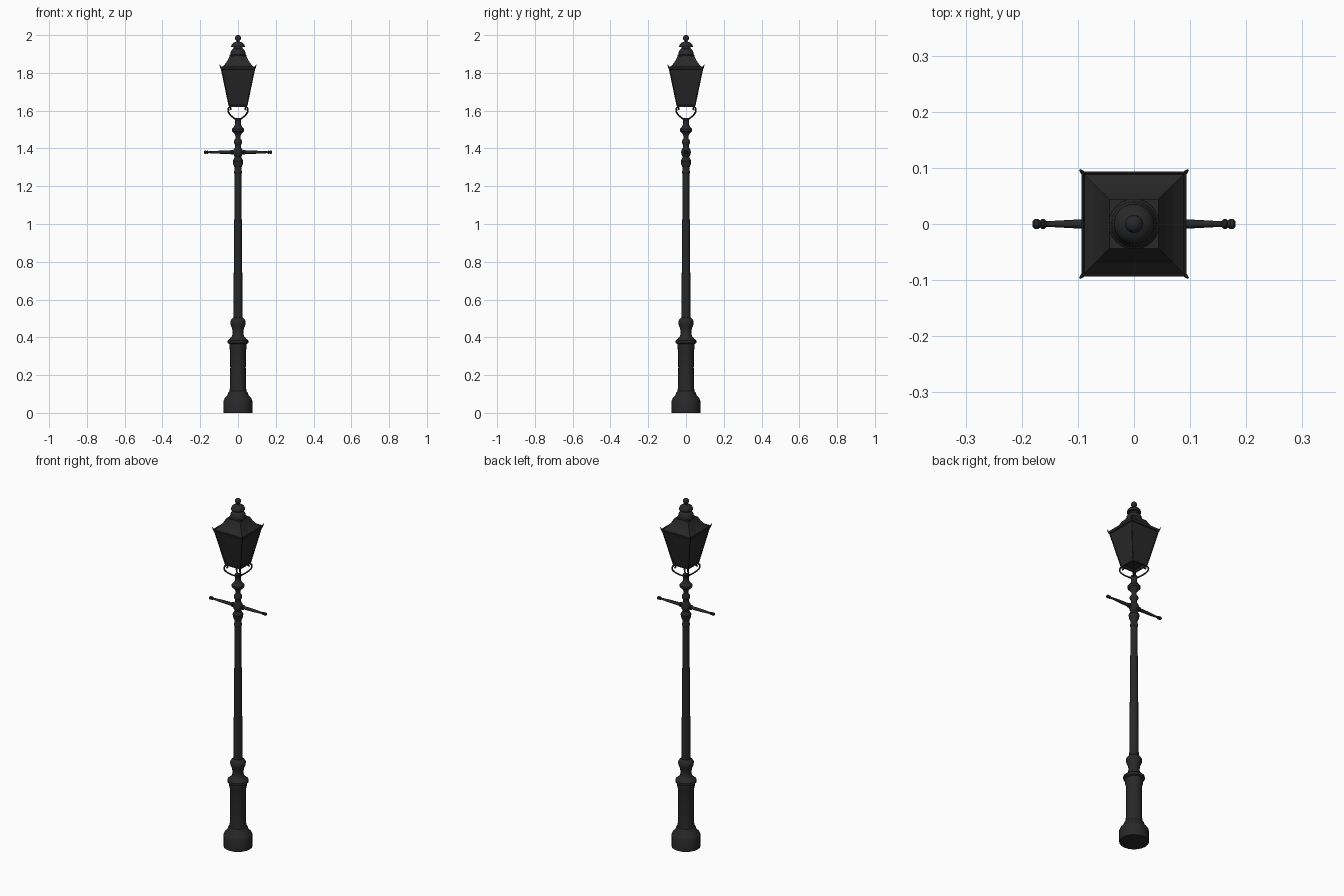
import bpy, bmesh, math
from mathutils import Vector, Matrix

cube = bpy.data.objects.get("Cube")
if cube:
    bpy.data.objects.remove(cube, do_unlink=True)


def make_material(name, colour):
    mat = bpy.data.materials.new(name)
    mat.use_nodes = True
    mat.diffuse_color = colour
    bsdf = mat.node_tree.nodes["Principled BSDF"]
    bsdf.inputs["Base Color"].default_value = colour
    bsdf.inputs["Roughness"].default_value = 0.6
    return mat


iron = make_material("black iron", (0.021, 0.021, 0.021, 1))


def finish(name, bm, smooth=True):
    """Turn a bmesh into a named iron object."""
    bmesh.ops.remove_doubles(bm, verts=bm.verts, dist=0.00005)
    bmesh.ops.recalc_face_normals(bm, faces=bm.faces)
    mesh = bpy.data.meshes.new(name)
    bm.to_mesh(mesh)
    bm.free()
    mesh.materials.append(iron)
    obj = bpy.data.objects.new(name, mesh)
    bpy.context.collection.objects.link(obj)
    if smooth:
        bpy.ops.object.select_all(action="DESELECT")
        obj.select_set(True)
        bpy.context.view_layer.objects.active = obj
        bpy.ops.object.shade_smooth_by_angle(angle=math.radians(35))
    return obj


def lathe(name, profile, sides=20, matrix=Matrix()):
    """Revolve (radius, height) points about z, then place with a matrix."""
    bm = bmesh.new()
    points = [(0, profile[0][1])] + profile + [(0, profile[-1][1])]
    verts = [bm.verts.new((r, 0, z)) for r, z in points]
    edges = [bm.edges.new(pair) for pair in zip(verts, verts[1:])]
    bmesh.ops.spin(bm, geom=verts + edges, cent=(0, 0, 0), axis=(0, 0, 1),
                   angle=math.tau, steps=sides, use_merge=False)
    bmesh.ops.remove_doubles(bm, verts=bm.verts, dist=0.00005)
    bmesh.ops.dissolve_degenerate(bm, edges=bm.edges, dist=0.00001)
    bm.transform(matrix)
    return finish(name, bm)


def square_loft(name, profile):
    """Stack square rings given as (half width, height), capped at both ends."""
    bm = bmesh.new()
    rings = [[bm.verts.new((h * x, h * y, z)) for x, y in
              ((-1, -1), (1, -1), (1, 1), (-1, 1))] for h, z in profile]
    for low, high in zip(rings, rings[1:]):
        for i in range(4):
            j = (i + 1) % 4
            bm.faces.new((low[i], low[j], high[j], high[i]))
    bm.faces.new(rings[0])
    bm.faces.new(rings[-1])
    return finish(name, bm, False)


def tube(name, points, radius, tip=1.0):
    """Round bar swept along a smooth path."""
    curve = bpy.data.curves.new(name, "CURVE")
    curve.dimensions = "3D"
    curve.bevel_depth = radius
    curve.bevel_resolution = 2
    curve.resolution_u = 5
    curve.use_fill_caps = True
    spline = curve.splines.new("BEZIER")
    spline.bezier_points.add(len(points) - 1)
    for i, (bp, co) in enumerate(zip(spline.bezier_points, points)):
        bp.co = co
        bp.handle_left_type = bp.handle_right_type = "AUTO"
        bp.radius = 1 + (tip - 1) * i / (len(points) - 1)
    curve.materials.append(iron)
    obj = bpy.data.objects.new(name, curve)
    bpy.context.collection.objects.link(obj)
    return obj


# Pedestal with plinth, waisted drum and moulded neck
lathe("pedestal", [
    (0.076, 0), (0.076, 0.065), (0.07, 0.078), (0.058, 0.09), (0.052, 0.108),
    (0.045, 0.115), (0.042, 0.14), (0.041, 0.24), (0.042, 0.33),
    (0.046, 0.345), (0.046, 0.365), (0.055, 0.37), (0.055, 0.383),
    (0.044, 0.392), (0.032, 0.405), (0.028, 0.425), (0.032, 0.45),
    (0.04, 0.468), (0.041, 0.485), (0.034, 0.497), (0.024, 0.505)])

# Tapering column
lathe("column", [(0.0245, 0.5), (0.0235, 0.64), (0.021, 0.9), (0.0175, 1.28)], 16)

# Turned mouldings above the column
lathe("upper_mouldings", [
    (0.018, 1.265), (0.021, 1.27), (0.021, 1.278), (0.018, 1.284),
    (0.019, 1.3), (0.026, 1.318), (0.028, 1.334), (0.022, 1.345),
    (0.017, 1.355), (0.024, 1.368), (0.026, 1.38), (0.024, 1.392),
    (0.016, 1.405), (0.016, 1.42), (0.022, 1.43), (0.022, 1.44),
    (0.014, 1.452), (0.014, 1.468), (0.021, 1.48), (0.033, 1.492),
    (0.033, 1.504), (0.022, 1.515), (0.016, 1.528), (0.016, 1.548),
    (0.018, 1.552), (0.018, 1.562)])

# Ladder rest: one turned arm on each side
for side, name in ((1, "left"), (-1, "right")):
    place = (Matrix.Translation((0, 0, 1.38))
             @ Matrix.Rotation(side * math.pi / 2, 4, "Y"))
    lathe(name + "_ladder_arm", [
        (0.009, 0), (0.009, 0.026), (0.013, 0.03), (0.013, 0.036),
        (0.009, 0.04), (0.008, 0.1), (0.005, 0.156), (0.009, 0.16),
        (0.009, 0.164), (0.006, 0.167), (0.009, 0.171), (0.009, 0.177),
        (0.005, 0.181)], 12, place)

# Lantern body, with a recessed underside
square_loft("lantern_body", [
    (0.037, 1.63), (0.04, 1.62), (0.048, 1.62), (0.049, 1.628),
    (0.0465, 1.63), (0.087, 1.822)])

# Flared roof with an overhanging rim
square_loft("lantern_roof", [
    (0.086, 1.818), (0.092, 1.82), (0.094, 1.832), (0.091, 1.834),
    (0.088, 1.828), (0.07, 1.845), (0.055, 1.866), (0.044, 1.889)])

# Corner posts, roof spikes and scrolled brackets at the four corners
for sx, sy, name in ((1, -1, "front_left"), (-1, -1, "front_right"),
                     (1, 1, "back_left"), (-1, 1, "back_right")):
    def corner(path):
        return [Vector((sx * d, sy * d, z)) for d, z in path]
    tube(name + "_post", corner([(0.047, 1.625), (0.088, 1.822)]), 0.003)
    tube(name + "_spike", corner([(0.087, 1.822), (0.092, 1.83), (0.096, 1.843)]),
         0.005, 0.35)
    tube(name + "_bracket", corner([
        (0.009, 1.553), (0.028, 1.566), (0.044, 1.582), (0.052, 1.6),
        (0.049, 1.615), (0.042, 1.617), (0.038, 1.609), (0.043, 1.604)]), 0.0042)

# Domed chimney, vent cap and ball finial
lathe("chimney", [
    (0.045, 1.88), (0.045, 1.893), (0.041, 1.897), (0.039, 1.91),
    (0.033, 1.922), (0.025, 1.928), (0.025, 1.936), (0.036, 1.936),
    (0.036, 1.942), (0.032, 1.953), (0.022, 1.961), (0.009, 1.965),
    (0.008, 1.97)], 24)
ball = [(0.016 * math.sin(a), 1.984 - 0.016 * math.cos(a))
        for a in (math.pi * i / 10 for i in range(1, 10))]
lathe("ball_finial", [(0.001, 1.968)] + ball + [(0.001, 2.0)], 16)
